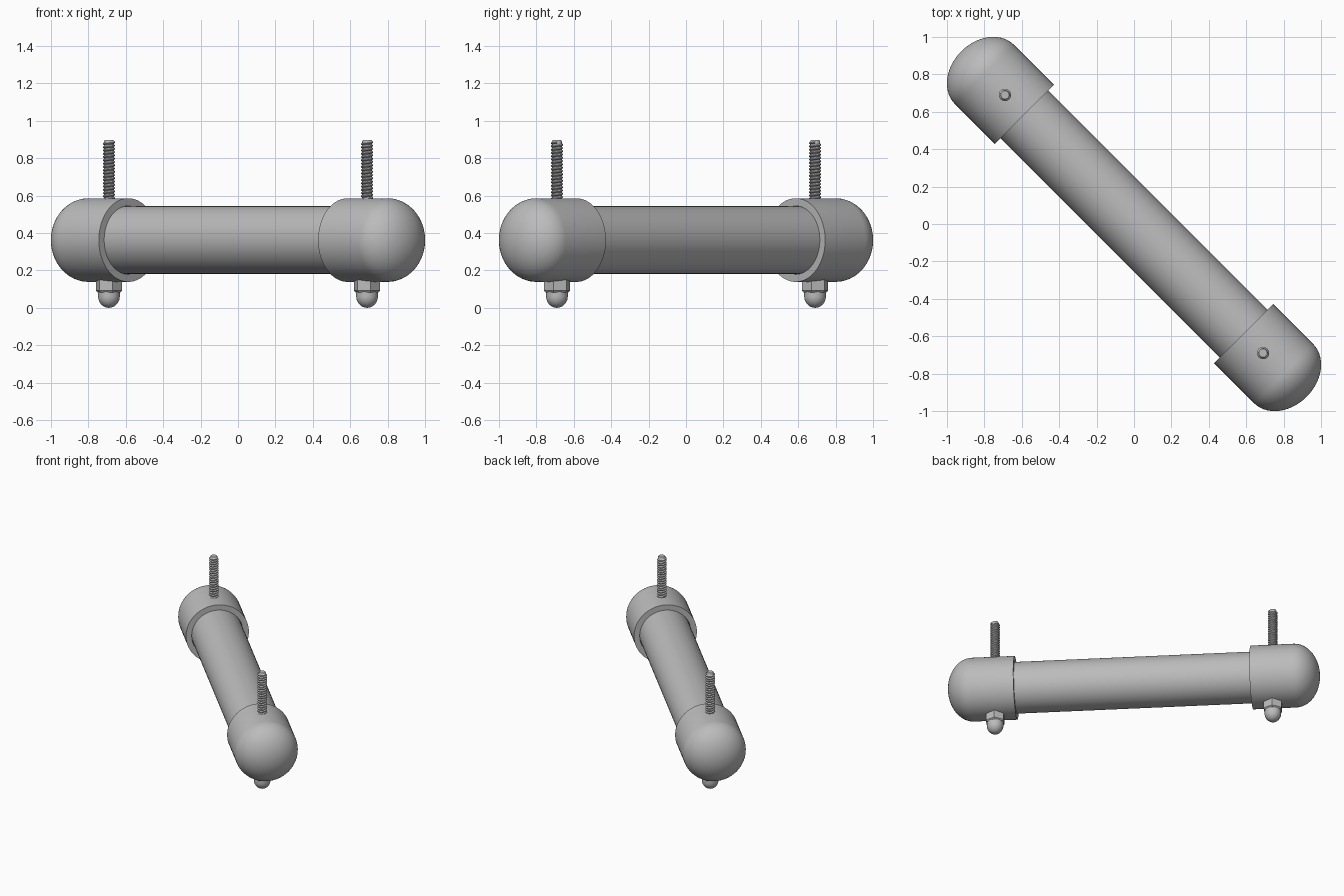
import bpy, bmesh, math
from mathutils import Matrix, Vector

cube = bpy.data.objects.get("Cube")
if cube:
    bpy.data.objects.remove(cube, do_unlink=True)

AXIS_Z = 0.362      # height of the bar's centre line
TUBE_R, CAP_R = 0.181, 0.2235
CAP_OPEN, DOME_START, DOME_LEN = 0.829, 1.131, 0.175
BOLT = 0.69         # bolt offset in x and y
PITCH = 0.0175

grey = bpy.data.materials.new("plain grey")
grey.use_nodes = True
colour = (0.5, 0.5, 0.5, 1)
grey.diffuse_color = colour
grey.node_tree.nodes["Principled BSDF"].inputs["Base Color"].default_value = colour


def finish(bm, name, matrix, angle=35):
    """Turn a bmesh into a shaded, coloured object."""
    bmesh.ops.remove_doubles(bm, verts=bm.verts, dist=0.0002)
    bmesh.ops.recalc_face_normals(bm, faces=bm.faces)
    mesh = bpy.data.meshes.new(name)
    bm.to_mesh(mesh)
    bm.free()
    mesh.materials.append(grey)
    obj = bpy.data.objects.new(name, mesh)
    bpy.context.collection.objects.link(obj)
    obj.matrix_world = matrix
    bpy.ops.object.select_all(action="DESELECT")
    obj.select_set(True)
    bpy.context.view_layer.objects.active = obj
    bpy.ops.object.shade_smooth_by_angle(angle=math.radians(angle))
    return obj


def revolve(name, profile, matrix, steps=64, rise=0.0, start=0.0, angle=35):
    """Spin a (radius, height) profile about z, climbing by rise per turn."""
    bm = bmesh.new()
    turn = Matrix.Rotation(start, 3, "Z")
    verts = [bm.verts.new(turn @ Vector((r, 0, z))) for r, z in profile]
    edges = [bm.edges.new(pair) for pair in zip(verts, verts[1:])]
    bmesh.ops.spin(bm, geom=verts + edges, cent=(0, 0, 0), axis=(0, 0, 1),
                   dvec=(0, 0, rise / steps), angle=math.tau, steps=steps)
    return finish(bm, name, matrix, angle)


def dome(radius, height, base, count=14):
    """Quarter ellipse from the rim to the pole."""
    quarter = [i / count * math.pi / 2 for i in range(count + 1)]
    return [(radius * math.cos(a), base + height * math.sin(a)) for a in quarter]


for side, label in ((1, "left"), (-1, "right")):
    # Frame whose z runs outward along the diagonal bar
    outward = Vector((side, -side, 0)).to_track_quat("Z", "Y").to_matrix().to_4x4()
    bar = Matrix.Translation((0, 0, AXIS_Z)) @ outward

    if side == 1:
        revolve("main_tube", [(0, -1), (TUBE_R, -1), (TUBE_R, 1), (0, 1)], bar)

    # Domed end cap with an open rim around the tube
    inner = TUBE_R + 0.002
    revolve(label + "_end_cap",
            [(0, 1.02), (inner, 1.02), (inner, CAP_OPEN), (CAP_R, CAP_OPEN)]
            + dome(CAP_R, DOME_LEN, DOME_START), bar)

    here = Matrix.Translation((side * BOLT, -side * BOLT, 0))

    # Threaded rod: a zigzag swept as a helix, plus a solid core
    thread = []
    for i in range(20):
        z = 0.535 + i * PITCH
        thread += [(0.025, z), (0.033, z + PITCH * 0.4), (0.033, z + PITCH * 0.6)]
    thread.append((0.025, 0.535 + 20 * PITCH))
    for i, (r, z) in enumerate(thread):
        thread[i] = (r, z - PITCH / 2)
    revolve(label + "_bolt_thread", thread, here, steps=24, rise=PITCH, angle=30)
    revolve(label + "_bolt_core",
            [(0, 0.12), (0.026, 0.12), (0.026, 0.89), (0.022, 0.897), (0, 0.897)],
            here, steps=24)

    # Acorn nut: hexagon with a small chamfer and a rounded cover below
    revolve(label + "_hex_nut",
            [(0, 0.16), (0.072, 0.16), (0.072, 0.092), (0.064, 0.083), (0, 0.083)],
            here, steps=6, start=math.pi / 4, angle=20)
    cover = [(r, -z) for r, z in dome(0.058, 0.062, -0.062)]
    revolve(label + "_nut_cover", [(0, 0.1), (0.058, 0.1)] + cover, here, steps=32)
